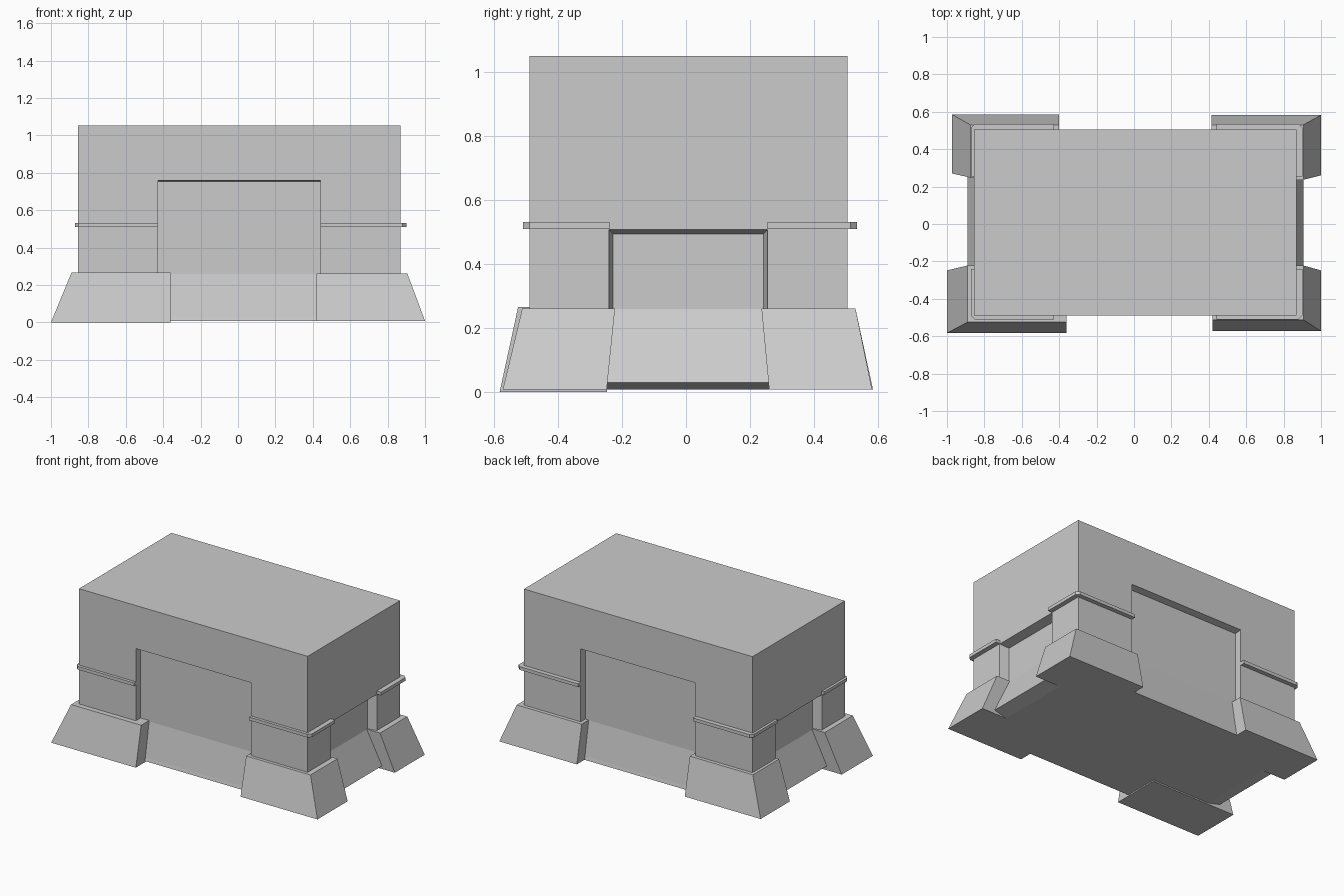
import bpy
import bmesh

if "Cube" in bpy.data.objects:
    bpy.data.objects.remove(bpy.data.objects["Cube"])


def loft(name, lower, upper):
    """Solid between two outlines with the same number of points."""
    n = len(lower)
    bm = bmesh.new()
    v = [bm.verts.new(p) for p in list(lower) + list(upper)]
    bm.faces.new(v[:n])
    bm.faces.new(v[n:])
    for i in range(n):
        j = (i + 1) % n
        bm.faces.new((v[i], v[j], v[n + j], v[n + i]))
    bmesh.ops.recalc_face_normals(bm, faces=bm.faces[:])
    mesh = bpy.data.meshes.new(name)
    bm.to_mesh(mesh)
    bm.free()
    obj = bpy.data.objects.new(name, mesh)
    bpy.context.collection.objects.link(obj)
    return obj


def rect(x0, x1, y0, y1, z):
    return [(x0, y0, z), (x1, y0, z), (x1, y1, z), (x0, y1, z)]


def front_rect(x0, x1, z0, z1, y):
    return [(x0, y, z0), (x1, y, z0), (x1, y, z1), (x0, y, z1)]


def side_rect(y0, y1, z0, z1, x):
    return [(x, y0, z0), (x, y1, z0), (x, y1, z1), (x, y0, z1)]


# Upper block, reaching down inside the corner footings
X0, X1, Y0, Y1 = -0.855, 0.868, -0.49, 0.505
body = loft("main_block", rect(X0, X1, Y0, Y1, 0.1), rect(X0, X1, Y0, Y1, 1.052))

# Shallow recesses on all four sides, tapered on the short ends
cutters = [
    loft("front_recess", front_rect(-0.427, 0.44, 0, 0.77, -0.6),
         front_rect(-0.427, 0.44, 0, 0.753, -0.44)),
    loft("back_recess", front_rect(-0.427, 0.44, 0, 0.753, 0.455),
         front_rect(-0.427, 0.44, 0, 0.77, 0.615)),
    loft("right_recess", side_rect(-0.228, 0.242, 0, 0.495, 0.805),
         side_rect(-0.253, 0.268, 0, 0.52, 0.925)),
    loft("left_recess", side_rect(-0.253, 0.268, 0, 0.52, -0.915),
         side_rect(-0.228, 0.242, 0, 0.495, -0.795)),
]
bpy.context.view_layer.objects.active = body
for cutter in cutters:
    mod = body.modifiers.new(cutter.name, 'BOOLEAN')
    mod.operation = 'DIFFERENCE'
    mod.solver = 'EXACT'
    mod.object = cutter
    bpy.ops.object.modifier_apply(modifier=mod.name)
    bpy.data.objects.remove(cutter)

# Flared plinth between the footings, with a chamfered foot at the short ends
plinth_foot = rect(-0.89, 0.905, -0.48, 0.495, 0.03)
loft("plinth", plinth_foot, rect(-0.795, 0.805, -0.44, 0.455, 0.26))
loft("plinth_foot", rect(-0.80, 0.81, -0.485, 0.50, 0.008), plinth_foot)

# Corner footings: inner x, outer x bottom/top, inner y bottom/top,
# outer y bottom/top, bottom and top heights
footings = {
    "front_left": (-0.362, -1.0, -0.89, -0.248, -0.222, -0.583, -0.525, 0.0, 0.267),
    "front_right": (0.42, 1.0, 0.905, -0.248, -0.222, -0.573, -0.512, 0.008, 0.262),
    "back_left": (-0.40, -0.972, -0.875, 0.27, 0.248, 0.585, 0.53, 0.008, 0.262),
    "back_right": (0.415, 1.0, 0.905, 0.26, 0.236, 0.582, 0.53, 0.008, 0.262),
}
for name, (xi, xb, xt, yib, yit, yb, yt, zb, zt) in footings.items():
    xs_b, xs_t = sorted((xi, xb)), sorted((xi, xt))
    ys_b, ys_t = sorted((yib, yb)), sorted((yit, yt))
    loft(name + "_footing", rect(*xs_b, *ys_b, zb), rect(*xs_t, *ys_t, zt))

# Thin L-shaped ledges wrapping each corner, with a chamfered outer corner
c = 0.02
for sx, xin, xout, wall_x in ((-1, -0.427, -0.872, X0), (1, 0.44, 0.9, X1)):
    for sy, yin, yout, wall_y in ((-1, -0.24, -0.51, Y0), (1, 0.255, 0.535, Y1)):
        # Inner edges are sunk a little into the wall
        wx, wy = wall_x - sx * 0.02, wall_y - sy * 0.02
        outline = [(xin, wy), (xin, yout), (xout - sx * c, yout),
                   (xout, yout - sy * c), (xout, yin), (wx, yin), (wx, wy)]
        name = ("front" if sy < 0 else "back") + ("_left" if sx < 0 else "_right")
        loft(name + "_ledge", [(x, y, 0.51) for x, y in outline],
             [(x, y, 0.532) for x, y in outline])
